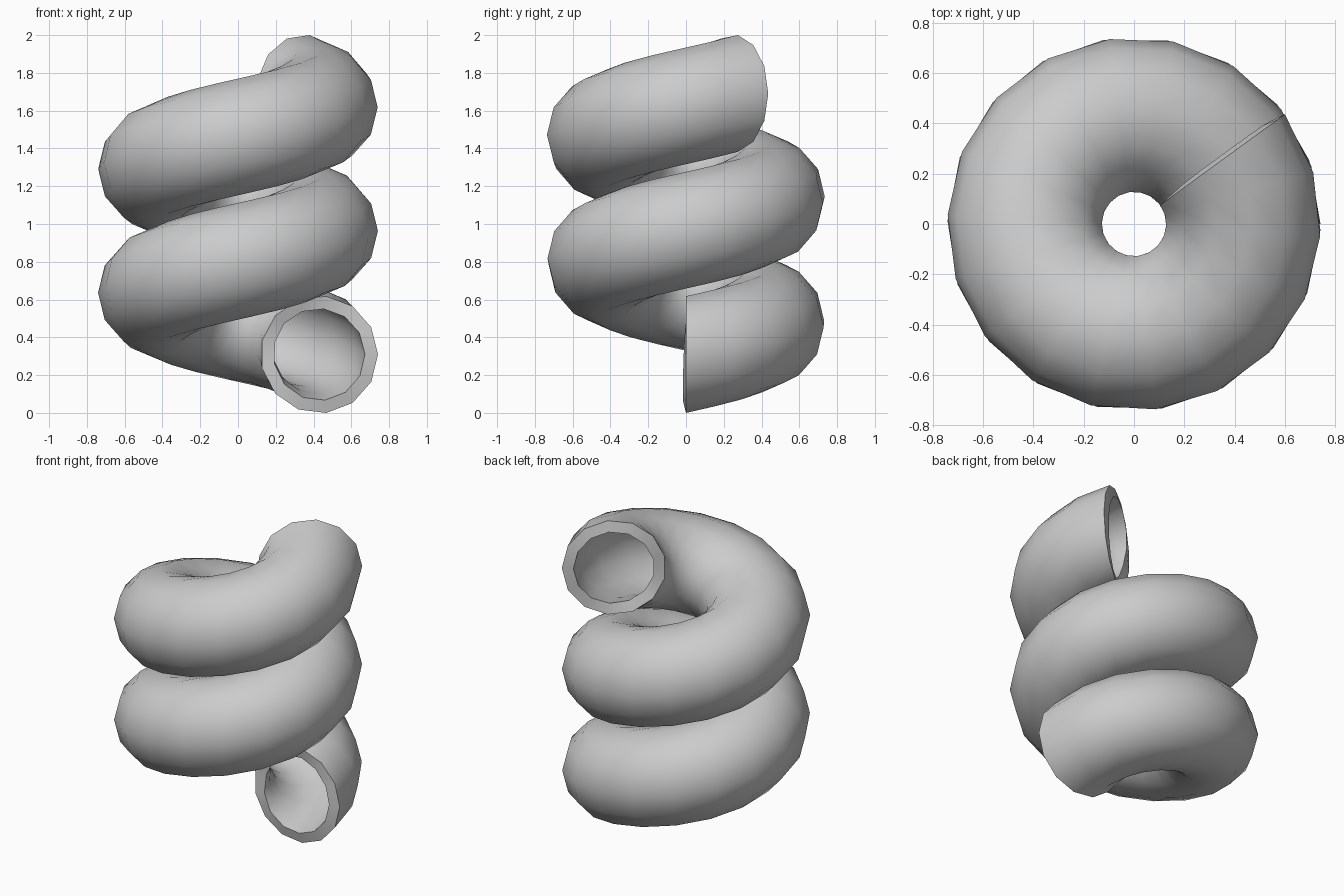
import bpy, bmesh
from math import sin, cos, radians

if "Cube" in bpy.data.objects:
    bpy.data.objects.remove(bpy.data.objects["Cube"])

COIL_R, TUBE_R, WALL = 0.43, 0.311, 0.07
SIDES, STEPS, SWEEP = 13, 38, radians(756)
Z0 = TUBE_R * sin(radians(360 * 3 / SIDES))   # lowest ring rests on the ground
RISE = 2.0 - 2 * Z0

# Outer skin: upright 13-sided ring swept along a helix of 2.1 turns
bm = bmesh.new()
rings = []
for i in range(STEPS + 1):
    f = i / STEPS
    turn = SWEEP * f
    ring = []
    for j in range(SIDES):
        a = radians(360 * j / SIDES)
        rad = COIL_R + TUBE_R * cos(a)
        ring.append(bm.verts.new((rad * cos(turn), rad * sin(turn),
                                  Z0 + RISE * f + TUBE_R * sin(a))))
    rings.append(ring)
for r0, r1 in zip(rings, rings[1:]):
    for j in range(SIDES):
        k = (j + 1) % SIDES
        bm.faces.new((r0[j], r1[j], r1[k], r0[k]))

mesh = bpy.data.meshes.new("coiled_pipe")
bm.to_mesh(mesh)
bm.free()
pipe = bpy.data.objects.new("coiled_pipe", mesh)
bpy.context.collection.objects.link(pipe)

# Pipe wall thickness, inwards, with open rims at both ends
wall = pipe.modifiers.new("wall", 'SOLIDIFY')
wall.thickness = WALL
wall.offset = -1
bpy.context.view_layer.objects.active = pipe
pipe.select_set(True)
bpy.ops.object.modifier_apply(modifier=wall.name)

# Smooth tube, sharp rims
bpy.ops.object.shade_smooth_by_angle(angle=radians(50))
